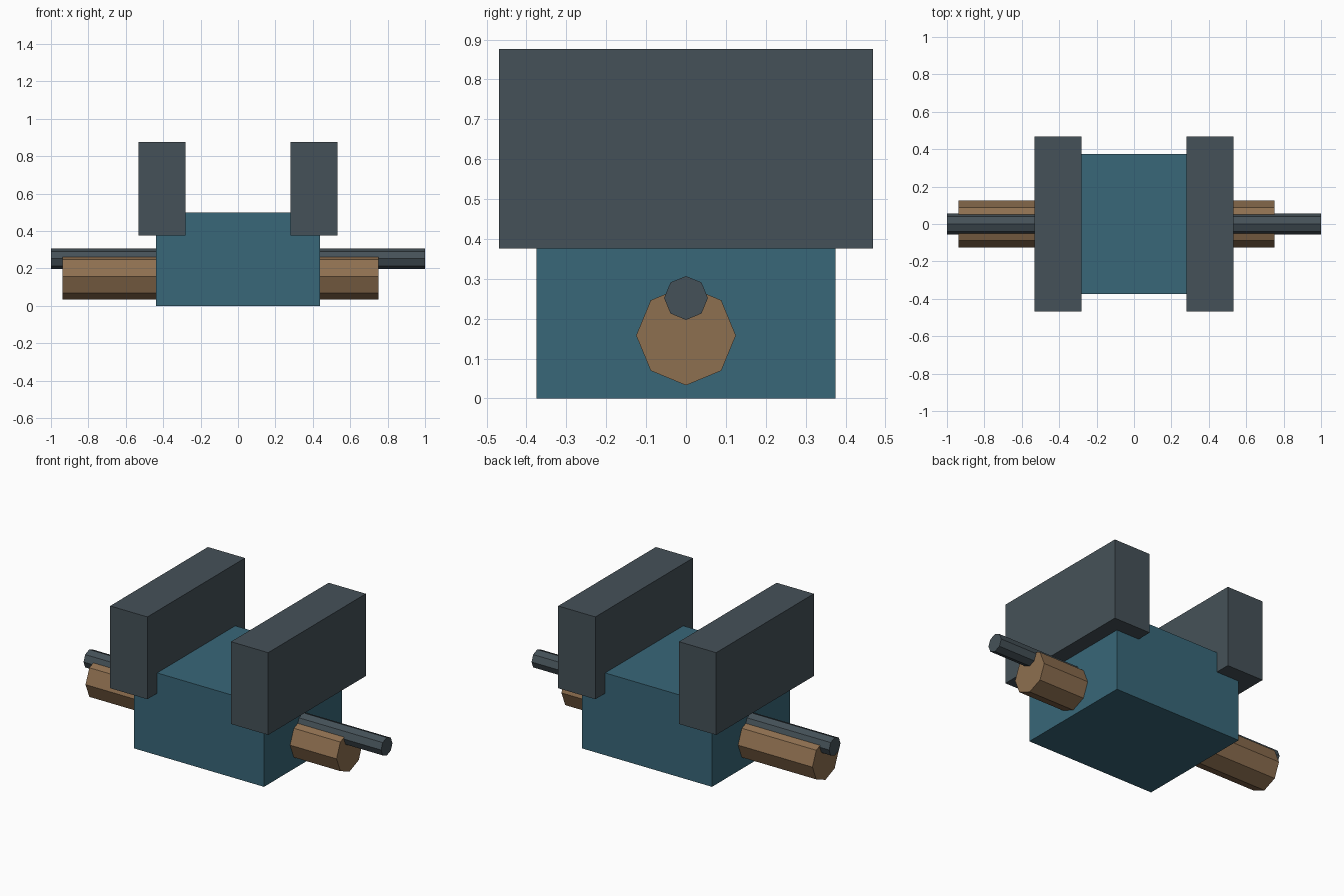
import bpy
from math import pi

if "Cube" in bpy.data.objects:
    bpy.data.objects.remove(bpy.data.objects["Cube"])


def material(name, rgb):
    m = bpy.data.materials.new(name)
    m.diffuse_color = (*rgb, 1)
    m.use_nodes = True
    m.node_tree.nodes["Principled BSDF"].inputs["Base Color"].default_value = m.diffuse_color
    return m


TEAL = material("teal", (0.04, 0.135, 0.19))
SLATE = material("slate", (0.06, 0.083, 0.098))
BROWN = material("brown", (0.27, 0.16, 0.08))


def box(name, centre, size, mat):
    bpy.ops.mesh.primitive_cube_add(size=1, location=centre)
    ob = bpy.context.object
    ob.name = name
    ob.scale = size
    bpy.ops.object.transform_apply(location=False, rotation=False, scale=True)
    ob.data.materials.append(mat)


def rod(name, x0, x1, z, radius, mat):
    # eight-sided bar running along x
    bpy.ops.mesh.primitive_cylinder_add(vertices=8, radius=radius, depth=x1 - x0,
                                        location=((x0 + x1) / 2, 0, z),
                                        rotation=(0, pi / 2, 0))
    ob = bpy.context.object
    ob.name = name
    ob.data.materials.append(mat)


# central block
box("body", (0, 0, 0.25), (0.875, 0.75, 0.5), TEAL)

# upright plates on both sides
for side, label in ((-1, "left"), (1, "right")):
    box(label + "_plate", (side * 0.406, 0, 0.626), (0.25, 0.9375, 0.5), SLATE)

# thin shaft and the thicker bar beneath it
rod("shaft", -1, 1, 0.252, 0.055, SLATE)
rod("thick_bar", -0.9375, 0.75, 0.158, 0.125, BROWN)
